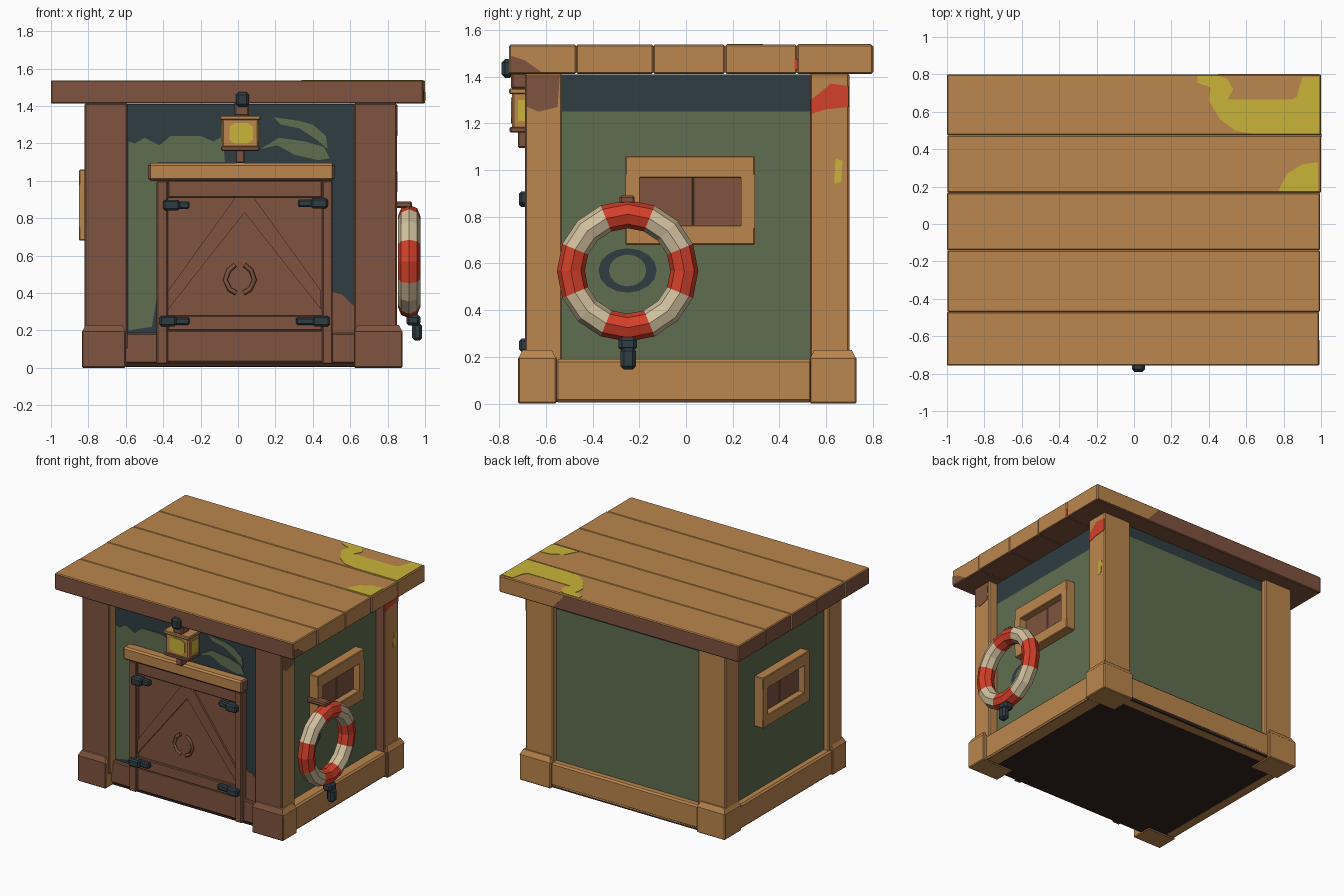
import bpy, bmesh, math
from mathutils import Vector

if "Cube" in bpy.data.objects:
    bpy.data.objects.remove(bpy.data.objects["Cube"])


def srgb(r, g, b):
    lin = [(c / 255 / 12.92) if c < 10 else ((c / 255 + 0.055) / 1.055) ** 2.4 for c in (r, g, b)]
    return (*lin, 1)


COLORS = {"tan_wood": (187, 134, 77), "brown_wood": (127, 84, 62), "green_wall": (95, 110, 80),
          "dark_teal": (47, 61, 66), "red": (211, 64, 42), "cream": (209, 192, 157),
          "yellow": (201, 180, 56), "floor_dark": (50, 34, 31)}
MATS = {}
for key, rgb in COLORS.items():
    MATS[key] = bpy.data.materials.new(key)
    MATS[key].diffuse_color = srgb(*rgb)


def finish(name, bm, mats, rule=None):
    """Turn a bmesh into an object; rule(face) picks an index into mats."""
    bmesh.ops.recalc_face_normals(bm, faces=bm.faces)
    bm.normal_update()
    for f in bm.faces:
        f.material_index = rule(f) if rule else 0
    me = bpy.data.meshes.new(name)
    bm.to_mesh(me)
    bm.free()
    ob = bpy.data.objects.new(name, me)
    bpy.context.collection.objects.link(ob)
    for m in mats:
        me.materials.append(MATS[m])
    return ob


def box(name, x, y, z, mats=("tan_wood",), bevel=0.0, rule=None, taper=0.0):
    """Box from ranges; taper pulls the top inwards."""
    bm = bmesh.new()
    bmesh.ops.create_cube(bm, size=1)
    for v in bm.verts:
        k = taper if v.co.z > 0 else 0
        v.co = Vector([(a + b) / 2 + c * (b - a - 2 * k * (i < 2))
                       for i, ((a, b), c) in enumerate(zip((x, y, z), v.co))])
    if bevel:
        bmesh.ops.bevel(bm, geom=bm.edges[:], offset=bevel, segments=1, affect='EDGES')
    return finish(name, bm, mats, rule)


def plate(name, axis, pos, pts, mat, depth=0.005):
    """Flat outline on the plane axis = pos, thickened along the axis."""
    def put(p, d):
        c = list(p)
        c.insert(axis, d)
        return c
    bm = bmesh.new()
    lo = [bm.verts.new(put(p, pos)) for p in pts]
    hi = [bm.verts.new(put(p, pos + depth)) for p in pts]
    bm.faces.new(lo)
    bm.faces.new(hi[::-1])
    n = len(pts)
    for i in range(n):
        j = (i + 1) % n
        bm.faces.new((lo[i], hi[i], hi[j], lo[j]))
    return finish(name, bm, (mat,))


WOOD = ("tan_wood", "brown_wood")


def front_brown(f):
    return int(f.normal.y < -0.6)


# Walls: green, dark teal under the eaves and on the front
bm = bmesh.new()
bmesh.ops.create_cube(bm, size=1)
for v in bm.verts:
    v.co = Vector((v.co.x * 1.56, 0.02 + v.co.y * 1.28, 0.715 + v.co.z * 1.39))
for h in (1.25, 1.33):
    bmesh.ops.bisect_plane(bm, geom=bm.verts[:] + bm.edges[:] + bm.faces[:],
                           plane_co=(0, 0, h), plane_no=(0, 0, 1))


def wall_rule(f):
    limit = 1.33 if f.normal.y > 0.5 else 1.25
    return int(f.normal.y < -0.5 or f.calc_center_median().z > limit)


finish("walls", bm, ("green_wall", "dark_teal"), wall_rule)
box("floor", (-0.81, 0.85), (-0.64, 0.71), (0.006, 0.03), ("floor_dark",))

# Worn paint patches on the front wall
plate("front_green_left", 1, -0.626, [
    (-0.585, 0.2), (-0.46, 0.22), (-0.43, 0.4), (-0.43, 1.1), (-0.07, 1.1), (-0.08, 1.24), (-0.13, 1.21),
    (-0.2, 1.24), (-0.36, 1.24), (-0.42, 1.19), (-0.5, 1.23), (-0.55, 1.2), (-0.585, 1.21)], "green_wall")
plate("front_green_right", 1, -0.626, [
    (0.12, 1.17), (0.21, 1.19), (0.3, 1.14), (0.43, 1.11), (0.49, 1.12), (0.46, 1.18), (0.36, 1.21),
    (0.22, 1.23)], "green_wall")
plate("front_green_corner", 1, -0.626, [
    (0.19, 1.34), (0.23, 1.3), (0.33, 1.28), (0.42, 1.22), (0.48, 1.17), (0.47, 1.24), (0.4, 1.3),
    (0.33, 1.32)], "green_wall")
plate("front_brown_corner", 1, -0.626, [
    (0.49, 0.18), (0.62, 0.18), (0.62, 0.33), (0.56, 0.39), (0.49, 0.41)], "brown_wood")

# Corner posts with wider feet
for side, px, fx in (("left", (-0.82, -0.59), (-0.835, -0.6)), ("right", (0.62, 0.85), (0.62, 0.88))):
    for end, py, fy in (("front", (-0.69, -0.53), (-0.72, -0.555)), ("back", (0.53, 0.70), (0.53, 0.73))):
        box(f"{end}_{side}_post", px, py, (0.1, 1.415), WOOD, 0.008, front_brown)
        box(f"{end}_{side}_foot", fx, fy, (0, 0.2), WOOD, 0.006, front_brown)
        box(f"{end}_{side}_foot_cap", fx, fy, (0.19, 0.23), WOOD, 0, front_brown, 0.02)

# Base boards
box("right_base_board", (0.74, 0.86), (-0.56, 0.54), (0.005, 0.19), WOOD, 0.012)
box("left_base_board", (-0.83, -0.74), (-0.56, 0.54), (0.005, 0.19), WOOD, 0.012)
box("back_base_board", (-0.61, 0.64), (0.62, 0.71), (0.005, 0.19), WOOD, 0.012)
box("front_base_board", (-0.61, 0.63), (-0.65, -0.6), (0.025, 0.185), ("brown_wood",), 0.006)


# Roof planks: brown front, left, back and underside
def roof_rule(f):
    n = f.normal
    return int(abs(n.y) > 0.8 or n.x < -0.8 or n.z < -0.6)


edges = [-0.757, -0.47, -0.14, 0.167, 0.475, 0.80]
ends = [0.99, 0.995, 0.995, 1.0, 1.0]
for i in range(5):
    box(f"roof_plank_{i + 1}", (-1 + 0.003 * (i % 2), ends[i]), (edges[i], edges[i + 1]),
        (1.412, 1.537), WOOD, 0.006, roof_rule)
plate("roof_back_tan_patch", 1, 0.798, [(0.55, 1.42), (0.99, 1.42), (0.99, 1.53), (0.45, 1.53)], "tan_wood", 0.004)
plate("roof_yellow_patch", 2, 1.536, [
    (0.34, 0.79), (0.34, 0.755), (0.41, 0.73), (0.4, 0.66), (0.46, 0.56), (0.54, 0.5), (0.63, 0.482), (0.99, 0.482),
    (0.99, 0.785), (0.9, 0.785), (0.87, 0.68), (0.84, 0.665), (0.5, 0.665), (0.53, 0.72), (0.5, 0.775),
    (0.46, 0.79)], "yellow", 0.004)
plate("roof_yellow_spot", 2, 1.536, [
    (0.77, 0.175), (0.985, 0.175), (0.985, 0.33), (0.9, 0.32), (0.82, 0.27)], "yellow", 0.004)

# Paint marks on the right side
plate("red_post_mark", 0, 0.848, [
    (0.535, 1.24), (0.6, 1.26), (0.695, 1.27), (0.695, 1.36), (0.62, 1.37), (0.535, 1.30)], "red")
plate("yellow_post_mark", 0, 0.848, [(0.635, 0.94), (0.665, 0.95), (0.67, 1.04), (0.64, 1.05)], "yellow")
plate("brown_post_mark", 0, 0.848, [
    (-0.68, 1.27), (-0.63, 1.25), (-0.55, 1.27), (-0.54, 1.405), (-0.68, 1.405)], "brown_wood")
plate("roof_brown_mark", 0, 0.987, [(-0.75, 1.42), (-0.62, 1.42), (-0.69, 1.47), (-0.75, 1.49)], "brown_wood")
plate("roof_red_mark", 0, 0.997, [(0.465, 1.43), (0.48, 1.43), (0.48, 1.475), (0.465, 1.475)], "red")

# Side windows: four frame bars and a two-part pane
for side, (x0, x1), (p0, p1) in (("right", (0.75, 0.85), (0.77, 0.80)), ("left", (-0.85, -0.75), (-0.80, -0.77))):
    box(f"{side}_window_top", (x0, x1), (-0.26, 0.295), (0.965, 1.06), bevel=0.005)
    box(f"{side}_window_sill", (x0, x1), (-0.26, 0.295), (0.68, 0.765), bevel=0.005)
    box(f"{side}_window_back_jamb", (x0, x1), (0.235, 0.295), (0.75, 0.98))
    box(f"{side}_window_front_jamb", (x0, x1), (-0.26, -0.2), (0.75, 0.98))
    for k, (a, b) in enumerate(((-0.21, 0.03), (0.03, 0.25))):
        box(f"{side}_window_shutter_{k + 1}", (p0, p1), (a, b), (0.75, 0.98), ("brown_wood",), 0.005)

# Door: leaf, rails, stiles, diagonal braces, frame
BR = ("brown_wood",)
box("door_leaf", (-0.38, 0.455), (-0.645, -0.6), (0.18, 1.0), BR)
box("door_threshold", (-0.38, 0.455), (-0.66, -0.6), (0.03, 0.2), BR, 0.006)
box("door_bottom_rail", (-0.375, 0.45), (-0.665, -0.63), (0.2, 0.28), BR, 0.005)
box("door_top_rail", (-0.375, 0.45), (-0.665, -0.63), (0.91, 1.0), BR, 0.005)
for name, sgn in (("left", -1), ("right", 1)):
    c = 0.035
    plate(f"door_{name}_brace", 1, -0.66, [
        (c, 0.91), (c + sgn * 0.05, 0.91), (c + sgn * 0.41, 0.41), (c + sgn * 0.41, 0.31), (c, 0.83)],
        "brown_wood", 0.03)
box("door_left_jamb", (-0.435, -0.375), (-0.68, -0.6), (0.02, 1.0), BR, 0.006)
box("door_right_jamb", (0.45, 0.505), (-0.68, -0.6), (0.02, 1.0), BR, 0.006)
box("door_lintel", (-0.48, 0.515), (-0.69, -0.6), (1.0, 1.095), WOOD, 0.012,
    lambda f: int(f.normal.z < -0.5 or abs(f.normal.x) > 0.5))

# Strap hinges
for name, hx, hz in (("top_left", (-0.40, -0.26), 0.87), ("top_right", (0.32, 0.48), 0.88),
                     ("bottom_left", (-0.42, -0.26), 0.25), ("bottom_right", (0.31, 0.49), 0.25)):
    box(f"{name}_hinge", hx, (-0.695, -0.65), (hz - 0.02, hz + 0.02), ("dark_teal",), 0.008)
    kx = hx[0] + 0.045 if "left" in name else hx[1] - 0.045
    box(f"{name}_hinge_knuckle", (kx - 0.045, kx + 0.045), (-0.715, -0.65), (hz - 0.028, hz + 0.028),
        ("dark_teal",), 0.01)

# Door pulls: a pair of bowed handles
for name, sgn in (("left", -1), ("right", 1)):
    cu = bpy.data.curves.new(f"{name}_door_pull", 'CURVE')
    cu.dimensions = '3D'
    cu.bevel_depth, cu.bevel_resolution, cu.use_fill_caps = 0.013, 0, True
    sp = cu.splines.new('POLY')
    path = [(0.025, 0.55), (0.06, 0.52), (0.078, 0.47), (0.055, 0.42), (0.02, 0.4)]
    sp.points.add(len(path) - 1)
    for p, (dx, z) in zip(sp.points, path):
        p.co = (0.01 + sgn * dx, -0.665, z, 1)
    cu.materials.append(MATS["brown_wood"])
    bpy.context.collection.objects.link(bpy.data.objects.new(cu.name, cu))

# Lantern above the door
box("lantern_body", (-0.085, 0.11), (-0.745, -0.615), (1.175, 1.335), WOOD, 0.008)
box("lantern_cap", (-0.095, 0.12), (-0.757, -0.605), (1.325, 1.35), WOOD, 0.005)
box("lantern_bottom", (-0.09, 0.115), (-0.755, -0.61), (1.16, 1.185), BR, 0.005)
box("lantern_stem", (-0.012, 0.035), (-0.72, -0.66), (1.095, 1.165), BR, 0.005)
plate("lantern_front_glass", 1, -0.75, [
    (-0.045, 1.22), (-0.02, 1.2), (0.05, 1.2), (0.08, 1.22), (0.08, 1.29), (0.05, 1.31), (-0.02, 1.31),
    (-0.045, 1.29)], "yellow", 0.006)
for name, gx in (("left", -0.09), ("right", 0.109)):
    plate(f"lantern_{name}_glass", 0, gx, [(-0.72, 1.21), (-0.64, 1.21), (-0.64, 1.3), (-0.72, 1.3)], "yellow", 0.006)
box("lantern_neck", (-0.02, 0.06), (-0.75, -0.66), (1.345, 1.42), BR, 0.01)
box("lantern_hook", (-0.012, 0.06), (-0.79, -0.74), (1.395, 1.475), ("dark_teal",), 0.015)

# Life ring: sixteen segments in alternating red and cream bands
bpy.ops.mesh.primitive_torus_add(major_segments=16, minor_segments=8, major_radius=0.243, minor_radius=0.06,
                                 location=(0.915, -0.25, 0.568), rotation=(0, math.pi / 2, 0))
ring = bpy.context.object
ring.name = "life_ring"
ring.data.materials.append(MATS["red"])
ring.data.materials.append(MATS["cream"])
for p in ring.data.polygons:
    ang = math.degrees(math.atan2(p.center.y, p.center.x)) + 360 + 22.5
    p.material_index = int(ang // 45) % 2
box("ring_peg", (0.77, 0.93), (-0.285, -0.22), (0.855, 0.89), BR, 0.008)
box("ring_rope_knot", (0.90, 0.975), (-0.29, -0.21), (0.225, 0.285), ("dark_teal",), 0.015)
box("ring_rope_tail", (0.93, 0.985), (-0.28, -0.215), (0.145, 0.24), ("dark_teal",), 0.015)

# Painted oval on the wall behind the ring
for name, a, b, mat, pos in (("wall_oval_dark", 0.125, 0.095, "dark_teal", 0.779),
                             ("wall_oval_green", 0.08, 0.068, "green_wall", 0.782)):
    plate(name, 0, pos, [(-0.25 + a * math.cos(t * math.pi / 8), 0.57 + b * math.sin(t * math.pi / 8))
                         for t in range(16)], mat)

for m in bpy.data.materials:
    if m.users and not m.is_grease_pencil:
        m.use_nodes = True
        m.node_tree.nodes["Principled BSDF"].inputs["Base Color"].default_value = m.diffuse_color
